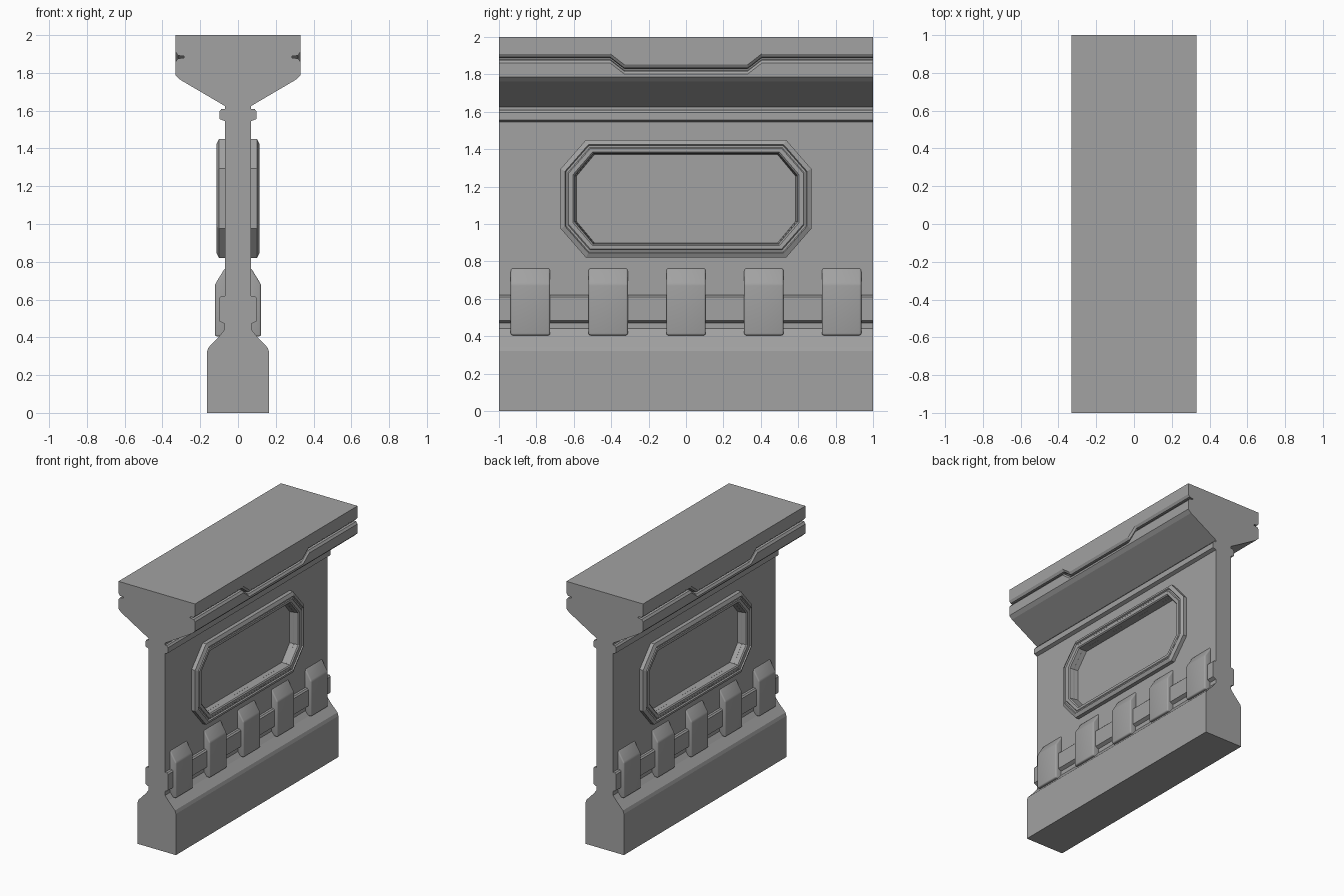
import bpy, bmesh, math

if "Cube" in bpy.data.objects:
    bpy.data.objects.remove(bpy.data.objects["Cube"])

grey = bpy.data.materials.new("plain grey")
grey.use_nodes = True
colour = (0.36, 0.36, 0.36, 1)
grey.diffuse_color = colour
grey.node_tree.nodes["Principled BSDF"].inputs["Base Color"].default_value = colour


def loft(name, rings, closed=False):
    """Join equal rings of points; cap the ends, or close into a tube."""
    bm = bmesh.new()
    loops = [[bm.verts.new(p) for p in ring] for ring in rings]
    pairs = list(zip(loops, loops[1:]))
    if closed:
        pairs.append((loops[-1], loops[0]))
    else:
        bm.faces.new(loops[0])
        bm.faces.new(loops[-1])
    for a, b in pairs:
        for i in range(len(a)):
            j = (i + 1) % len(a)
            bm.faces.new((a[i], a[j], b[j], b[i]))
    bmesh.ops.recalc_face_normals(bm, faces=bm.faces)
    mesh = bpy.data.meshes.new(name)
    bm.to_mesh(mesh)
    bm.free()
    mesh.materials.append(grey)
    obj = bpy.data.objects.new(name, mesh)
    bpy.context.collection.objects.link(obj)
    return obj


def activate(obj):
    bpy.ops.object.select_all(action="DESELECT")
    obj.select_set(True)
    bpy.context.view_layer.objects.active = obj


# Wall section: base, lower rail, panel wall, upper ledge, overhanging cap
lower = [(.165, 0), (.165, .32), (.157, .345), (.10, .405), (.072, .44),
         (.072, .472), (.098, .485), (.098, .61), (.088, .62), (.07, .62),
         (.07, 1.545), (.097, 1.555), (.097, 1.597), (.087, 1.61), (.07, 1.61),
         (.07, 1.625), (.305, 1.763), (.33, 1.787)]
groove = [(.33, 1.86), (.318, 1.876), (.285, 1.88), (.285, 1.888), (.318, 1.892), (.33, 1.91)]
DIP = 0.058


def section(y, drop):
    half = lower + [(x, z - drop) for x, z in groove] + [(.33, 2)]
    return ([(x, y, z) for x, z in half] + [(-x, y, z) for x, z in reversed(half)])


# The groove steps down across the middle of the cap
stations = [(-1, 0), (-.405, 0), (-.33, DIP), (.33, DIP), (.405, 0), (1, 0)]
wall = loft("wall", [section(y, d) for y, d in stations])


def octagon(x, hy, hz):
    """Corner-cut panel outline at depth x."""
    cy, cz = hy - .135 + (.67 - hy) * .45, hz - .155 + (.315 - hz) * .5
    pts = [(hy, cz), (cy, hz), (-cy, hz), (-hy, cz), (-hy, -cz), (-cy, -hz), (cy, -hz), (hy, -cz)]
    return [(x, y, 1.135 + z) for y, z in pts]


# Recess behind each frame
RECESS = 0.035
for s in (1, -1):
    cutter = loft("recess_cutter", [octagon(s * RECESS, .59, .24), octagon(s * .2, .59, .24)])
    cutter.hide_render = True
    cut = wall.modifiers.new("recess", "BOOLEAN")
    cut.operation, cut.solver, cut.object = "DIFFERENCE", "EXACT", cutter
    activate(wall)
    bpy.ops.object.modifier_apply(modifier=cut.name)
    bpy.data.objects.remove(cutter)

# Stepped frames: (depth, half width, half height) from outside to inside
frame_steps = [(.06, .67, .315), (.10, .67, .315), (.113, .647, .289), (.103, .642, .284),
               (.103, .632, .274), (.108, .627, .269), (.108, .605, .25), (.1, .596, .243),
               (RECESS - .003, .585, .237), (RECESS - .003, .62, .26)]
for side, s in (("left", 1), ("right", -1)):
    loft(side + "_panel_frame", [octagon(s * x, hy, hz) for x, hy, hz in frame_steps], closed=True)

# Rounded buttress blocks along the lower rail
block = [(.05, .405), (.122, .405), (.122, .68), (.07, .765), (.05, .765)]
for side, s in (("left", 1), ("right", -1)):
    for n in range(5):
        yc = (n - 2) * .416
        ends = [[(s * x, yc + e, z) for x, z in block] for e in (-.105, .105)]
        obj = loft(f"{side}_buttress_{n + 1}", ends)
        bevel = obj.modifiers.new("rounding", "BEVEL")
        bevel.width, bevel.segments = .014, 3
        bevel.limit_method, bevel.angle_limit = "ANGLE", math.radians(25)
        activate(obj)
        bpy.ops.object.modifier_apply(modifier=bevel.name)
        bpy.ops.object.shade_smooth_by_angle(angle=math.radians(35))
